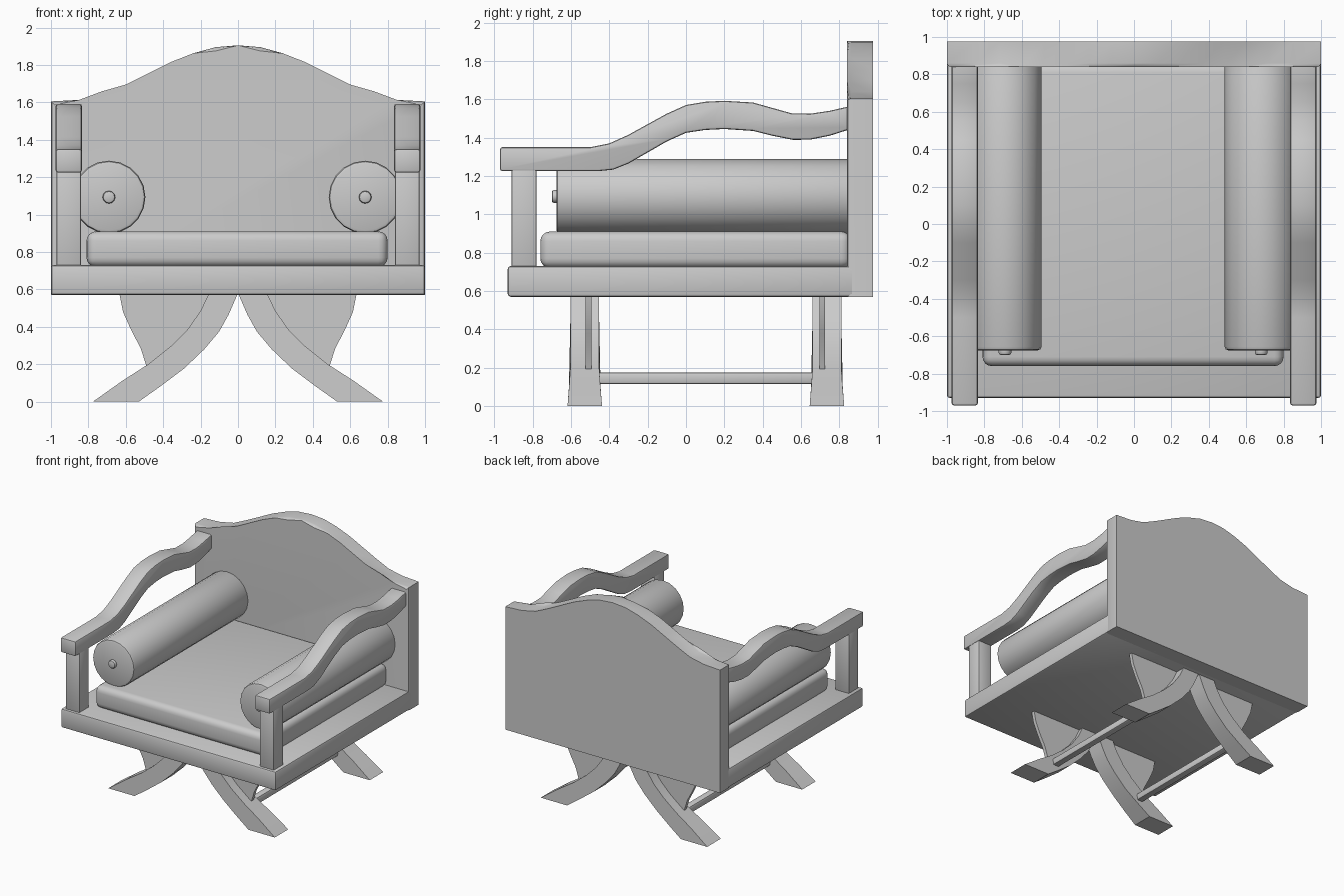
import bpy, bmesh, math
from mathutils import Matrix

cube = bpy.data.objects.get("Cube")
if cube:
    bpy.data.objects.remove(cube, do_unlink=True)


def finish(name, bm, bevel=0.0, segments=2, smooth=True):
    """Turn a bmesh into a shaded object with softened edges."""
    bmesh.ops.recalc_face_normals(bm, faces=bm.faces)
    mesh = bpy.data.meshes.new(name)
    bm.to_mesh(mesh)
    bm.free()
    obj = bpy.data.objects.new(name, mesh)
    bpy.context.collection.objects.link(obj)
    bpy.ops.object.select_all(action='DESELECT')
    obj.select_set(True)
    bpy.context.view_layer.objects.active = obj
    if bevel:
        mod = obj.modifiers.new("Bevel", 'BEVEL')
        mod.width, mod.segments = bevel, segments
        mod.limit_method, mod.angle_limit = 'ANGLE', math.radians(40)
        bpy.ops.object.modifier_apply(modifier=mod.name)
    if smooth:
        bpy.ops.object.shade_smooth_by_angle(angle=math.radians(35))
    return obj


def box(name, lo, hi, bevel=0.0, segments=2):
    bm = bmesh.new()
    bmesh.ops.create_cube(bm, size=1)
    for v in bm.verts:
        v.co = [a + (b - a) * (c + 0.5) for a, b, c in zip(lo, hi, v.co)]
    return finish(name, bm, bevel, segments)


def prism(points, axis, start, end):
    """Extrude a (horizontal, z) outline along x or y."""
    bm = bmesh.new()
    place = lambda w, u, z: (w, u, z) if axis == 'x' else (u, w, z)
    rings = [[bm.verts.new(place(w, u, z)) for u, z in points] for w in (start, end)]
    for ring in rings:
        bm.faces.new(ring)
    for i in range(len(points)):
        j = (i + 1) % len(points)
        bm.faces.new((rings[0][i], rings[0][j], rings[1][j], rings[1][i]))
    return bm


def cylinder(name, x, z, radius, y0, y1, sides, bevel):
    bm = bmesh.new()
    turn = Matrix.Translation((x, (y0 + y1) / 2, z)) @ Matrix.Rotation(math.pi / 2, 4, 'X')
    bmesh.ops.create_cone(bm, cap_ends=True, segments=sides, radius1=radius,
                          radius2=radius, depth=y1 - y0, matrix=turn)
    return finish(name, bm, bevel)


# Seat frame and cushion
box("seat_frame", (-1, -0.93, 0.57), (1, 0.88, 0.73), 0.015)
box("seat_cushion", (-0.81, -0.76, 0.72), (0.80, 0.86, 0.91), 0.05, 4)

# Shaped back panel with a softened front edge
crest = [(0, 1.905), (0.12, 1.895), (0.24, 1.862), (0.36, 1.815), (0.48, 1.755),
         (0.60, 1.695), (0.72, 1.64), (0.85, 1.613), (1, 1.605)]
outline = [(-x, z) for x, z in reversed(crest)] + crest[1:] + [(1, 0.57), (-1, 0.57)]
bm = prism(outline, 'y', 0.84, 0.975)
front_edges = [e for e in bm.edges if all(v.co.y < 0.85 for v in e.verts)
               and max(v.co.z for v in e.verts) > 0.6]
bmesh.ops.bevel(bm, geom=front_edges, offset=0.02, segments=2,
                profile=0.5, affect='EDGES')
finish("back_panel", bm)

# Outlines for the wavy arms and the sabre legs
arm_top = [(-0.97, 1.35), (-0.5, 1.35), (-0.4, 1.37), (-0.3, 1.415), (-0.1, 1.525),
           (0, 1.57), (0.1, 1.587), (0.2, 1.592), (0.35, 1.583), (0.45, 1.555),
           (0.55, 1.527), (0.65, 1.525), (0.75, 1.54), (0.86, 1.565)]
arm_bottom = [(0.86, 1.445), (0.75, 1.41), (0.65, 1.39), (0.56, 1.388), (0.45, 1.41),
              (0.35, 1.435), (0.2, 1.445), (0.1, 1.44), (0, 1.425), (-0.1, 1.38),
              (-0.3, 1.265), (-0.38, 1.233), (-0.46, 1.225), (-0.97, 1.225)]
leg_outline = [(0, 0.58), (0.05, 0.465), (0.10, 0.375), (0.18, 0.28), (0.29, 0.175),
               (0.41, 0.085), (0.53, 0), (0.775, 0), (0.62, 0.11), (0.48, 0.20),
               (0.36, 0.295), (0.27, 0.385), (0.20, 0.485), (0.155, 0.58)]
gusset_outline = [(0.12, 0.58), (0.635, 0.58), (0.615, 0.48), (0.57, 0.38),
                  (0.52, 0.285), (0.49, 0.19), (0.40, 0.24), (0.25, 0.38)]

for label, s in (("left", 1), ("right", -1)):
    # Arm rail and front post
    bm = prism(arm_top + arm_bottom, 'x', s * 0.835, s * 0.975)
    finish(label + "_arm_rail", bm, 0.012)
    xs = sorted((s * 0.84, s * 0.97))
    box(label + "_arm_post", (xs[0], -0.91, 0.72), (xs[1], -0.78, 1.24), 0.008)

    # Bolster with end button
    x = s * 0.685 - 0.005
    cylinder(label + "_bolster", x, 1.093, 0.195, -0.675, 0.86, 20, 0.018)
    cylinder(label + "_bolster_button", x, 1.093, 0.034, -0.70, -0.66, 12, 0.012)

    # Legs with flared feet and thin gussets
    for end, y in (("front", -0.528), ("back", 0.735)):
        bm = prism([(s * u, z) for u, z in leg_outline], 'y', y - 0.075, y + 0.075)
        for v in bm.verts:
            flare = 1 + 0.2 * max(0, 1 - v.co.z / 0.18)
            v.co.y = y + (v.co.y - y) * flare
        finish(f"{end}_{label}_leg", bm)
        g = y + (0.02 if end == "front" else -0.025)
        bm = prism([(s * u, z) for u, z in gusset_outline], 'y', g - 0.015, g + 0.015)
        finish(f"{end}_{label}_gusset", bm)

    # Stretcher between the front and back legs
    xs = sorted((s * 0.41, s * 0.47))
    box(label + "_stretcher", (xs[0], -0.50, 0.115), (xs[1], 0.70, 0.175), 0.012)
